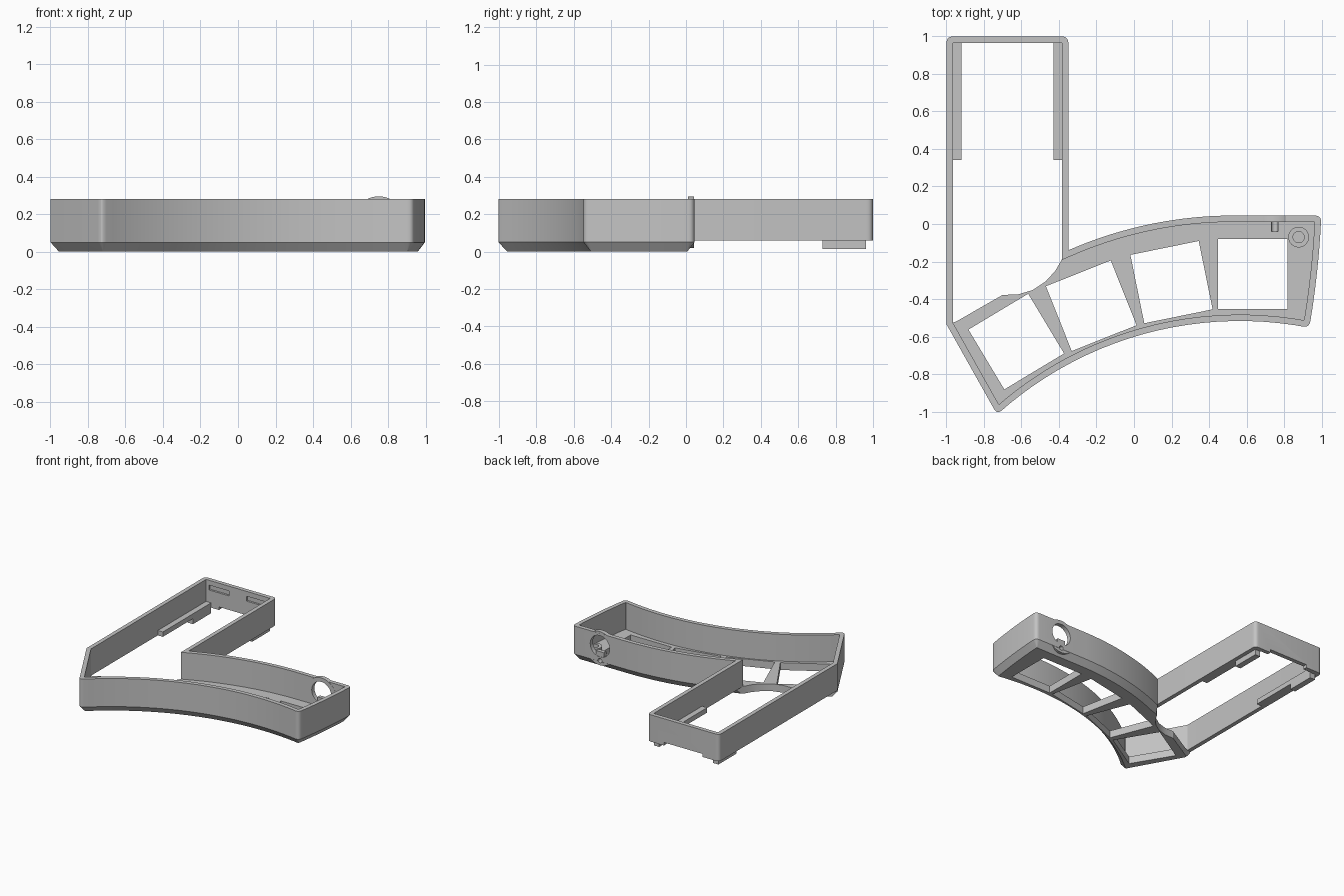
import bpy, bmesh, math
from mathutils import Vector, Matrix

cube = bpy.data.objects.get("Cube")
if cube:
    bpy.data.objects.remove(cube)

grey = bpy.data.materials.new("plain grey")
grey.use_nodes = True
grey.diffuse_color = (0.55, 0.55, 0.55, 1)
grey.node_tree.nodes["Principled BSDF"].inputs["Base Color"].default_value = (0.55, 0.55, 0.55, 1)

WALL, TOP, LIP = 0.034, 0.28, 0.06
parts = []


def finish(name, bm):
    bmesh.ops.recalc_face_normals(bm, faces=bm.faces)
    mesh = bpy.data.meshes.new(name)
    bm.to_mesh(mesh)
    bm.free()
    mesh.materials.append(grey)
    ob = bpy.data.objects.new(name, mesh)
    bpy.context.collection.objects.link(ob)
    parts.append(ob)
    return ob


def loft(name, layers, ring=False):
    """Skin a stack of (outline, z) loops, capped or closed into a ring."""
    bm = bmesh.new()
    loops = [[bm.verts.new((p[0], p[1], z)) for p in pts] for pts, z in layers]
    n = len(loops[0])
    pairs = list(zip(loops, loops[1:]))
    if ring:
        pairs.append((loops[-1], loops[0]))
    else:
        caps = [bm.faces.new(loops[0]), bm.faces.new(loops[-1])]
    for a, b in pairs:
        for i in range(n):
            j = (i + 1) % n
            bm.faces.new((a[i], a[j], b[j], b[i]))
    if not ring:
        bmesh.ops.recalc_face_normals(bm, faces=bm.faces)
        bmesh.ops.triangulate(bm, faces=caps)
    return finish(name, bm)


def box(name, x, y, z, angle=0):
    bm = bmesh.new()
    size = (x[1] - x[0], y[1] - y[0], z[1] - z[0])
    mid = [sum(r) / 2 for r in (x, y, z)]
    bmesh.ops.create_cube(bm, size=1, matrix=Matrix.Translation(mid)
                          @ Matrix.Rotation(math.radians(angle), 4, 'Z')
                          @ Matrix.Diagonal((*size, 1)))
    return finish(name, bm)


def disc(name, centre, radius, depth, along_y=False):
    bm = bmesh.new()
    turn = Matrix.Rotation(math.pi / 2 if along_y else 0, 4, 'X')
    bmesh.ops.create_cone(bm, cap_ends=True, segments=48, radius1=radius, radius2=radius,
                          depth=depth, matrix=Matrix.Translation(centre) @ turn)
    return finish(name, bm)


def cut(ob, cutters):
    for c in cutters:
        mod = ob.modifiers.new("cut", 'BOOLEAN')
        mod.operation, mod.solver, mod.object = 'DIFFERENCE', 'EXACT', c
    graph = bpy.context.evaluated_depsgraph_get()
    mesh = bpy.data.meshes.new_from_object(ob.evaluated_get(graph))
    ob.modifiers.clear()
    ob.data = mesh


def discard(cutters):
    for c in cutters:
        parts.remove(c)
        bpy.data.objects.remove(c)


def arc(a, b, c, n):
    """Circular arc from a through b to c."""
    a, b, c = Vector(a), Vector(b), Vector(c)
    d = 2 * (a.x * (b.y - c.y) + b.x * (c.y - a.y) + c.x * (a.y - b.y))
    sq = [p.length_squared for p in (a, b, c)]
    o = Vector(((sq[0] * (b.y - c.y) + sq[1] * (c.y - a.y) + sq[2] * (a.y - b.y)) / d,
                (sq[0] * (c.x - b.x) + sq[1] * (a.x - c.x) + sq[2] * (b.x - a.x)) / d))
    t0 = math.atan2(a.y - o.y, a.x - o.x)
    t1 = math.atan2(c.y - o.y, c.x - o.x)
    r = (a - o).length
    return [o + r * Vector((math.cos(t), math.sin(t)))
            for t in (t0 + (t1 - t0) * i / n for i in range(n + 1))]


def round_corners(pts, r):
    out = []
    for i, p in enumerate(pts):
        u = (p - pts[i - 1]).normalized()
        v = (pts[(i + 1) % len(pts)] - p).normalized()
        if u.cross(v) < 0.7:
            out.append(p)
            continue
        a, b = p - u * r, p + v * r
        for k in range(6):
            t = k / 5
            out.append(a * (1 - t) ** 2 + p * 2 * t * (1 - t) + b * t ** 2)
    return out


def inset(pts, d):
    out = []
    for i, p in enumerate(pts):
        u = (p - pts[i - 1]).normalized()
        v = (pts[(i + 1) % len(pts)] - p).normalized()
        n = Vector((-u.y - v.y, u.x + v.x)).normalized()
        out.append(p + n * d / max(0.3, n.dot(Vector((-u.y, u.x)))))
    return out


# Outer outline: curved tray plus the long rectangular frame
sharp = [Vector((-1, -0.535))]
sharp += arc((-0.73, -1.016), (0.1, -0.574), (0.935, -0.553), 22)
sharp += arc((0.935, -0.553), (0.977, -0.25), (0.999, 0.045), 6)[1:]
sharp += arc((0.5, 0.045), (0.1, 0.002), (-0.35, -0.14), 18)
sharp += [Vector((-0.35, 1)), Vector((-1, 1))]
outline = round_corners(sharp, 0.035)
inner = round_corners(inset(sharp, WALL), 0.004)
walls = loft("outer_wall", [(outline, LIP), (outline, TOP), (inner, TOP), (inner, LIP)], ring=True)

# Tray floor with a chamfered underside and a scooped open edge
chamfer = round_corners(inset(sharp, 0.038), 0.004)
rim = [i for i, p in enumerate(outline) if p.y < 0.1]
scoop = [Vector(p) for p in ((-0.385, -0.19), (-0.42, -0.25), (-0.47, -0.305), (-0.54, -0.352),
                             (-0.62, -0.376), (-0.70, -0.378), (-0.95, -0.521))]
full = [outline[i] for i in rim] + scoop
low = [Vector((-0.955, -0.535))] + [chamfer[i] for i in rim[1:-1]] + [Vector((-0.37, -0.182))] + scoop
floor = loft("tray_floor", [(low, 0), (full, 0.05), (full, LIP)])

# Four square windows fanned along the tray
windows = []
for x, y, angle in ((-0.628, -0.627, 31), (-0.228, -0.436, 21.7), (0.2, -0.31, 11.5), (0.633, -0.266, 0)):
    h = 0.186
    windows.append(box("window_cutter", (x - h, x + h), (y - h, y + h), (-0.1, 0.2), angle))
cut(floor, windows)
discard(windows)

# Round socket plate in the back wall, with a large and a small hole
socket = disc("socket_plate", (0.75, 0.027, 0.157), 0.138, 0.034, True)
holes = [disc("hole_cutter", (0.75, 0.03, 0.175), 0.088, 0.14, True),
         disc("pin_cutter", (0.75, 0.03, 0.058), 0.018, 0.14, True)]
for ob in (walls, floor, socket):
    cut(ob, holes)
discard(holes)
box("socket_key", (0.715, 0.785), (0.012, 0.043), (0.08, 0.13))

# Recesses and lower notch of the frame's end wall
notches = [box("recess_cutter", (-0.94, -0.76), (0.95, 0.982), (0.2, 0.24)),
           box("recess_cutter", (-0.6, -0.42), (0.95, 0.982), (0.2, 0.24)),
           box("notch_cutter", (-0.85, -0.5), (0.9, 1.1), (0, 0.085))]
cut(walls, notches)
discard(notches)

# Inner rails and the feet beneath them
for side, x in (("right", (-0.968, -0.92)), ("left", (-0.43, -0.382))):
    box(side + "_rail", x, (0.34, 0.968), (LIP, 0.1))
    box(side + "_foot", x, (0.73, 0.962), (0.015, LIP))

# Screw post in the tray corner
post = disc("screw_post", (0.878, -0.07, 0.075), 0.055, 0.05)
bore = disc("bore_cutter", (0.878, -0.07, 0.115), 0.03, 0.1)
cut(post, [bore])
discard([bore])

bpy.ops.object.select_all(action='DESELECT')
for ob in parts:
    ob.select_set(True)
bpy.context.view_layer.objects.active = walls
bpy.ops.object.shade_smooth_by_angle(angle=math.radians(25))
